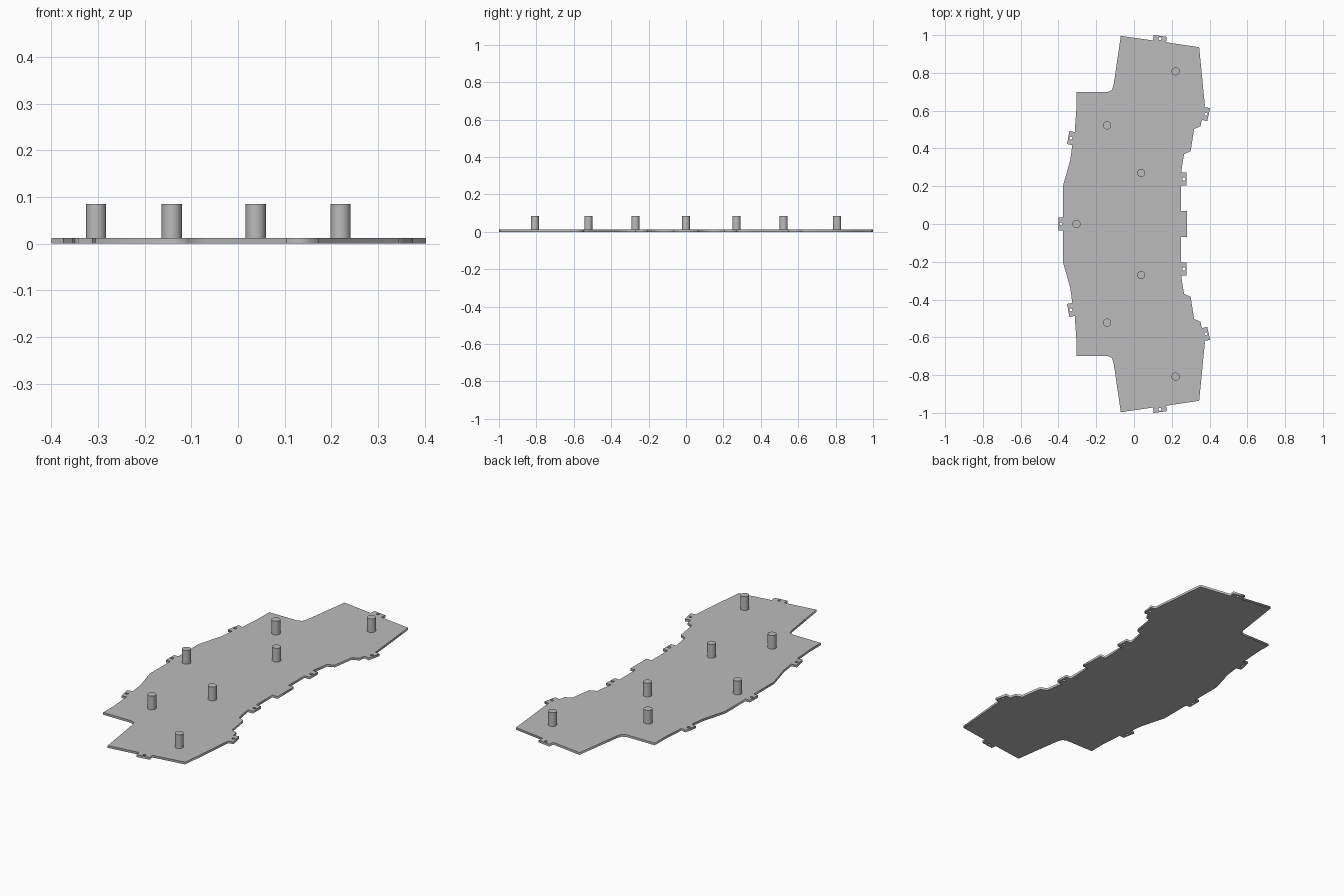
import bpy
from math import radians, cos, sin, pi
from mathutils import Vector

THICK = 0.012
PEG_TOP = 0.085
TAB_WIDTH, TAB_DEPTH = 0.07, 0.029

cube = bpy.data.objects.get("Cube")
if cube:
    bpy.data.objects.remove(cube)

grey = bpy.data.materials.new("plain grey")
grey.use_nodes = True
grey.diffuse_color = (0.5, 0.5, 0.5, 1)
grey.node_tree.nodes["Principled BSDF"].inputs["Base Color"].default_value = (0.5, 0.5, 0.5, 1)

holes = []


def tab(x, y, degrees):
    """Corners of a snap tab pointing outward from its base centre."""
    a = radians(degrees)
    out, along = Vector((cos(a), sin(a))), Vector((-sin(a), cos(a)))
    base, half = Vector((x, y)), along * TAB_WIDTH / 2
    holes.append(base + out * TAB_DEPTH * 0.5)
    tip = base + out * TAB_DEPTH
    return [tuple(p) for p in (base - half, tip - half, tip + half, base + half)]


# Half of the plate outline, from the middle of the right edge round to the left
half_outline = (
    [(0.28, 0.068), (0.25, 0.068)]
    + tab(0.25, 0.238, 0)
    + [(0.252, 0.29), (0.265, 0.37), (0.30, 0.385), (0.318, 0.503), (0.352, 0.517), (0.357, 0.545)]
    + tab(0.367, 0.585, -12)
    + [(0.375, 0.63), (0.345, 0.936)]
    + tab(0.135, 0.967, 82)
    + [(-0.07, 0.996), (-0.108, 0.735), (-0.118, 0.708), (-0.14, 0.698),
       (-0.305, 0.698), (-0.305, 0.61), (-0.313, 0.50)]
    + tab(-0.320, 0.452, 169)
    + [(-0.337, 0.34), (-0.375, 0.205), (-0.375, 0.035), (-0.40, 0.035)]
)
outline = half_outline + [(x, -y) for x, y in reversed(half_outline)]
hole_centres = [(p.x, s * p.y) for p in holes for s in (1, -1)] + [(-0.388, 0)]

# Base plate: filled flat curve with pierced tabs, given a thickness
curve = bpy.data.curves.new("base_plate", "CURVE")
curve.dimensions = "2D"
curve.fill_mode = "BOTH"
curve.extrude = THICK / 2


def add_loop(points):
    spline = curve.splines.new("POLY")
    spline.points.add(len(points) - 1)
    for point, (x, y) in zip(spline.points, points):
        point.co = (x, y, 0, 1)
    spline.use_cyclic_u = True


add_loop(outline)
for x, y in hole_centres:
    add_loop([(x + 0.008 * cos(i * pi / 6), y + 0.008 * sin(i * pi / 6)) for i in range(12)])

plate = bpy.data.objects.new("base_plate", curve)
plate.location.z = THICK / 2
bpy.context.collection.objects.link(plate)
bpy.ops.object.select_all(action="DESELECT")
plate.select_set(True)
bpy.context.view_layer.objects.active = plate
bpy.ops.object.convert(target="MESH")
plate = bpy.context.object
plate.data.materials.clear()
plate.data.materials.append(grey)

# Upright pegs, mirrored front to back
pegs = [(-0.304, 0)] + [(x, s * y) for x, y in ((-0.142, 0.522), (0.038, 0.27), (0.22, 0.808)) for s in (1, -1)]
for number, (x, y) in enumerate(pegs, 1):
    bottom = THICK / 2
    bpy.ops.mesh.primitive_cylinder_add(vertices=32, radius=0.0215, depth=PEG_TOP - bottom,
                                        location=(x, y, (PEG_TOP + bottom) / 2))
    peg = bpy.context.object
    peg.name = f"peg_{number}"
    peg.data.materials.append(grey)
    bpy.ops.object.shade_smooth_by_angle(angle=radians(30))
